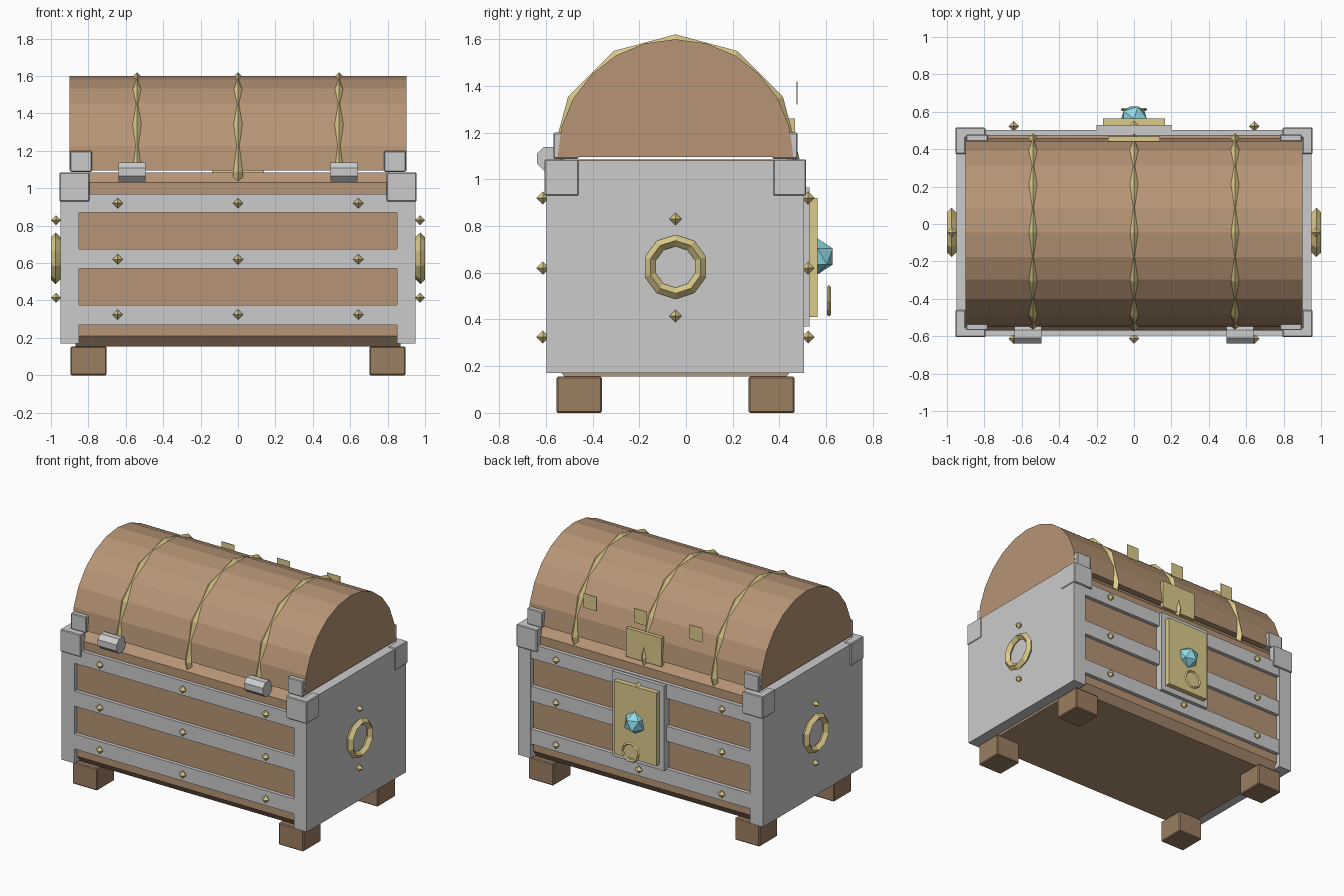
import bpy, bmesh
from math import pi, sin, cos, radians

if "Cube" in bpy.data.objects:
    bpy.data.objects.remove(bpy.data.objects["Cube"])


def material(name, rgb):
    m = bpy.data.materials.new(name)
    m.diffuse_color = (*rgb, 1)
    m.use_nodes = True
    m.node_tree.nodes["Principled BSDF"].inputs["Base Color"].default_value = m.diffuse_color
    return m


WOOD = material("wood", (0.47, 0.30, 0.18))
DARK_WOOD = material("foot_wood", (0.33, 0.21, 0.12))
GOLD = material("gold", (0.72, 0.60, 0.26))
GEM = material("gem_blue", (0.28, 0.72, 0.80))
CY = -0.045  # chest centre line in y


def add(name, bm, mat=None):
    bmesh.ops.recalc_face_normals(bm, faces=bm.faces)
    me = bpy.data.meshes.new(name)
    bm.to_mesh(me)
    bm.free()
    ob = bpy.data.objects.new(name, me)
    bpy.context.collection.objects.link(ob)
    if mat:
        me.materials.append(mat)
    return ob


def box(name, x, y, z, mat=None, bevel=0):
    bm = bmesh.new()
    bmesh.ops.create_cube(bm, size=1)
    for v in bm.verts:
        v.co = [(a + b) / 2 + c * (b - a) for (a, b), c in zip((x, y, z), v.co)]
    if bevel:
        bmesh.ops.bevel(bm, geom=bm.edges[:], offset=bevel, segments=1, affect='EDGES')
    return add(name, bm, mat)


def prism(name, profile, x0, x1, mat=None):
    """Extrude a (y, z) profile along x."""
    bm = bmesh.new()
    face = bm.faces.new([bm.verts.new((x0, y, z)) for y, z in profile])
    ext = bmesh.ops.extrude_face_region(bm, geom=[face])
    for g in ext["geom"]:
        if isinstance(g, bmesh.types.BMVert):
            g.co.x = x1
    return add(name, bm, mat)


def ring(name, loc, rot, R, r, seg, mat=GOLD):
    bpy.ops.mesh.primitive_torus_add(location=loc, rotation=rot, major_radius=R,
                                     minor_radius=r, major_segments=seg, minor_segments=4)
    ob = bpy.context.object
    ob.name = name
    ob.data.materials.append(mat)
    for p in ob.data.polygons:
        p.use_smooth = False


def stud(name, loc, r=0.028):
    bm = bmesh.new()
    eq = [bm.verts.new((loc[0] + r * cos(i * pi / 2), loc[1] + r * sin(i * pi / 2), loc[2]))
          for i in range(4)]
    for s in (-1, 1):
        tip = bm.verts.new((loc[0], loc[1], loc[2] + s * r))
        for i in range(4):
            bm.faces.new((eq[i], eq[(i + 1) % 4], tip))
    add(name, bm, GOLD)


# Wooden body with chamfered long edges
prism("chest_body", [(-0.52, 0.155), (0.43, 0.155), (0.475, 0.21), (0.475, 1.03),
                     (0.43, 1.085), (-0.52, 1.085), (-0.57, 1.03), (-0.57, 0.21)],
      -0.87, 0.87, WOOD)

# Half-round lid
prism("lid", [(CY + 0.505 * cos(pi * i / 12), 1.095 + 0.505 * sin(pi * i / 12))
              for i in range(13)], -0.9, 0.9, WOOD)

# Thin hoops over the lid
for x in (-0.54, 0, 0.54):
    ring("lid_hoop", (x, CY, 1.09), (0, pi / 2, 0), 0.505, 0.026, 12)

# Metal side slabs, ring handles, their studs, feet and corner brackets
for s in (-1, 1):
    def sx(a, b):
        return tuple(sorted((s * a, s * b)))
    box("side_plate", sx(0.85, 0.95), (-0.597, 0.505), (0.17, 1.08))
    ring("handle_ring", (s * 0.975, CY, 0.625), (0, s * pi / 2, 0), 0.113, 0.025, 10)
    for z in (0.415, 0.83):
        stud("side_stud", (s * 0.973, CY, z), 0.027)
    for y in ((-0.555, -0.36), (0.268, 0.465)):
        box("foot", sx(0.703, 0.895), y, (0, 0.155), DARK_WOOD, 0.006)
    for back in (False, True):
        t = "back" if back else "front"
        box(t + "_body_bracket", sx(0.795, 0.955), (0.46, 0.515) if back else (-0.605, -0.55),
            (0.93, 1.085), None, 0.005)
        box(t + "_body_bracket_side", sx(0.90, 0.955), (0.375, 0.513) if back else (-0.603, -0.46),
            (0.93, 1.085), None, 0.005)
        box(t + "_lid_bracket", sx(0.78, 0.898), (0.37, 0.478) if back else (-0.568, -0.46),
            (1.088, 1.2), None, 0.005)

# Horizontal metal bands and studs, front and back
for y, ys in (((-0.595, -0.54), -0.613), ((0.44, 0.502), 0.523)):
    for z0, z1, zs in ((0.27, 0.375, 0.325), (0.57, 0.675, 0.62), (0.87, 0.97, 0.92)):
        box("metal_band", (-0.86, 0.86), y, (z0, z1))
        for x in (-0.643, 0, 0.643):
            stud("band_stud", (x, ys, zs))

# Octagonal hinge barrels
for x in (-0.567, 0.567):
    prism("hinge", [(-0.588 + 0.055 * cos(radians(22.5 + 45 * i)),
                     1.088 + 0.055 * sin(radians(22.5 + 45 * i))) for i in range(8)],
          x - 0.073, x + 0.073)

# Lock: backing, gold plate, gem, pull ring, hasp and small lid tags
box("lock_backing", (-0.2, 0.2), (0.46, 0.528), (0.37, 0.965))
box("lock_plate", (-0.165, 0.165), (0.5, 0.563), (0.41, 0.92), GOLD)
bm = bmesh.new()
bmesh.ops.create_icosphere(bm, subdivisions=1, radius=0.077)
gem = add("lock_gem", bm, GEM)
gem.location = (0, 0.563, 0.67)
ring("lock_pull_ring", (0, 0.612, 0.48), (pi / 2, 0, 0), 0.062, 0.009, 10)
box("hasp", (-0.138, 0.138), (0.44, 0.467), (1.06, 1.26), GOLD)
for x in (-0.41, 0.02, 0.41):
    box("lid_tag", (x - 0.05, x + 0.05), (0.473, 0.477), (1.32, 1.42), GOLD)
